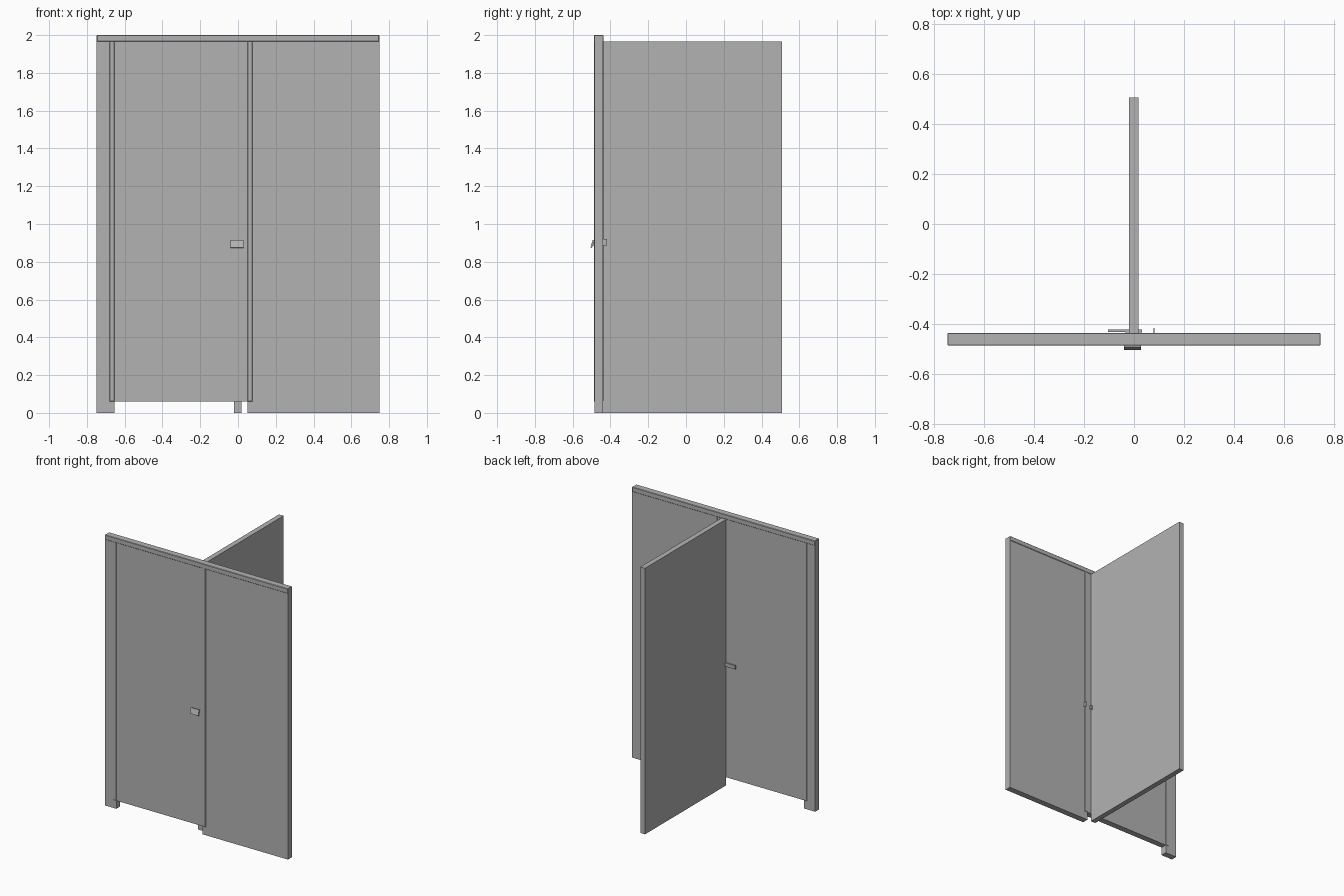
import bpy
import bmesh
from mathutils import Matrix, Vector

cube = bpy.data.objects.get("Cube")
if cube:
    bpy.data.objects.remove(cube, do_unlink=True)

grey = bpy.data.materials.new("panel_grey")
grey.use_nodes = True
colour = (0.45, 0.45, 0.45, 1)
grey.diffuse_color = colour
grey.node_tree.nodes["Principled BSDF"].inputs["Base Color"].default_value = colour


def box(name, x, y, z, bevel=0, tilt=0):
    """Box between the given (low, high) limits, tilted about x."""
    spans = (x, y, z)
    size = [hi - lo for lo, hi in spans]
    centre = Vector([(hi + lo) / 2 for lo, hi in spans])
    bm = bmesh.new()
    bmesh.ops.create_cube(bm, size=1, matrix=Matrix.Diagonal((*size, 1)))
    mesh = bpy.data.meshes.new(name)
    bm.to_mesh(mesh)
    bm.free()
    mesh.materials.append(grey)
    obj = bpy.data.objects.new(name, mesh)
    obj.location = centre
    obj.rotation_euler.x = tilt
    bpy.context.collection.objects.link(obj)
    if bevel:
        mod = obj.modifiers.new("edge", 'BEVEL')
        mod.width = bevel
        mod.segments = 1
    return obj


WALL = (-0.485, -0.44)
FRAME = (-0.488, -0.437)
GAP, HEAD = 0.06, 1.97

# Front wall: pilaster, door and fixed panel
box("right_pilaster", (-0.748, -0.655), WALL, (0, HEAD))
box("door", (-0.655, 0.05), WALL, (GAP, HEAD))
box("fixed_panel", (0.05, 0.748), WALL, (0, HEAD))

# Slightly proud metal framing
box("top_rail", (-0.748, 0.748), FRAME, (1.965, 2.0), 0.003)
for name, x in (("hinge_strip", -0.681), ("latch_strip", 0.049)):
    box(name, (x, x + 0.028), FRAME, (GAP, HEAD), 0.003)

# Partition running back from the wall
box("partition", (-0.02, 0.018), (-0.44, 0.507), (0, 1.965))

# Hardware: tilted pull outside, latch bar and catch inside
box("front_pull", (-0.04, 0.028), (-0.5, -0.491), (0.874, 0.916), tilt=-0.3)
box("pull_mount", (-0.025, 0.013), (-0.494, -0.484), (0.885, 0.91))
box("latch_bar", (-0.105, 0.032), (-0.433, -0.424), (0.885, 0.912))
box("latch_mount", (-0.035, 0.03), (-0.441, -0.43), (0.89, 0.907))
box("latch_catch", (0.078, 0.082), (-0.442, -0.417), (0.885, 0.92))
